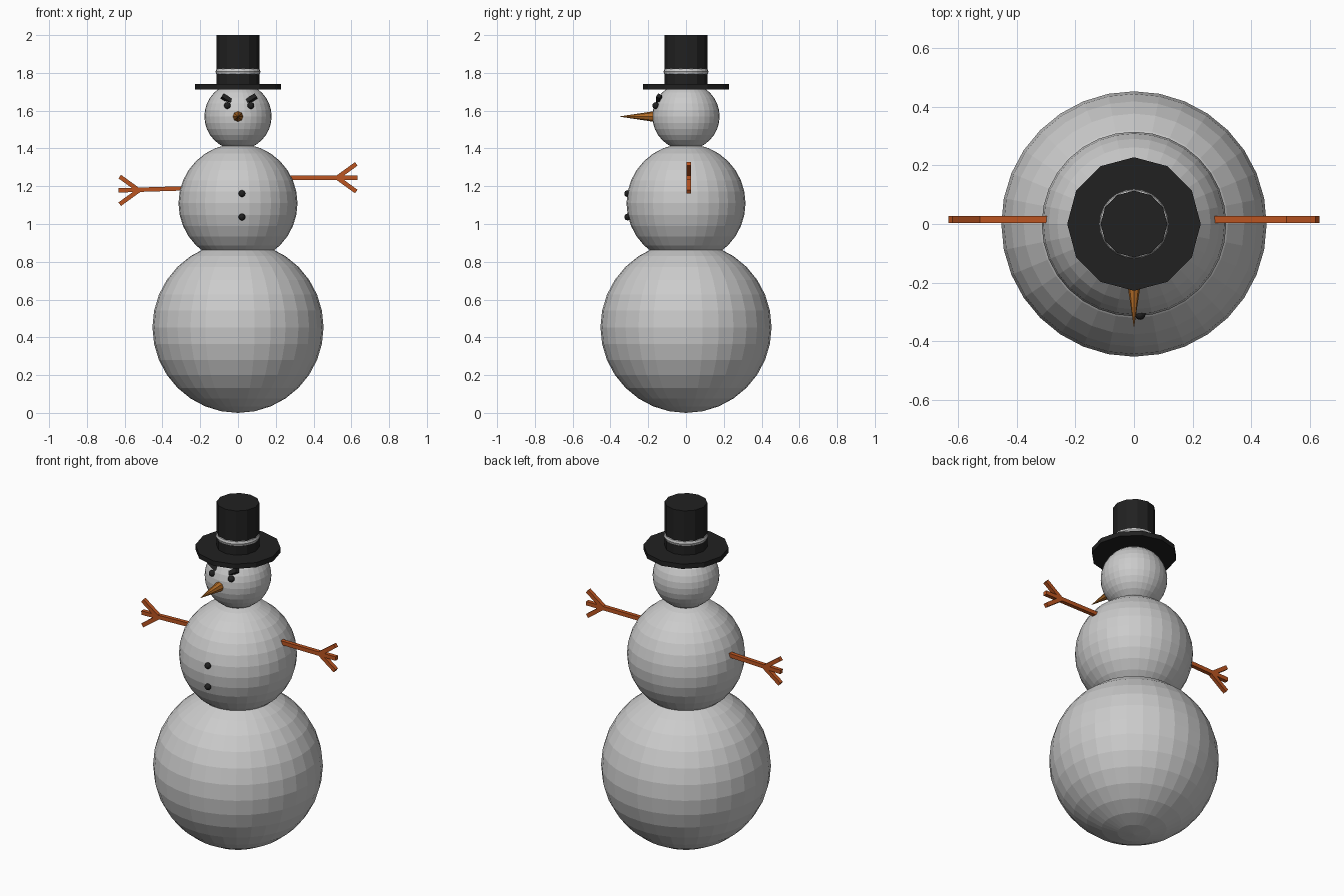
import bpy
from math import radians, pi
from mathutils import Vector

if "Cube" in bpy.data.objects:
    bpy.data.objects.remove(bpy.data.objects["Cube"])


def material(name, rgb):
    m = bpy.data.materials.new(name)
    m.diffuse_color = (*rgb, 1)
    m.use_nodes = True
    m.node_tree.nodes["Principled BSDF"].inputs["Base Color"].default_value = m.diffuse_color
    return m


BLACK = material("black", (0.015, 0.015, 0.015))
WOOD = material("wood", (0.5, 0.09, 0.015))
CARROT = material("carrot", (0.45, 0.15, 0.02))


def finish(name, mat=None):
    o = bpy.context.object
    o.name = name
    if mat:
        o.data.materials.append(mat)
    return o


def ball(name, loc, r, mat=None, seg=32, rings=16):
    bpy.ops.mesh.primitive_uv_sphere_add(segments=seg, ring_count=rings, radius=r, location=loc)
    return finish(name, mat)


def cylinder(name, r, z0, z1, mat):
    bpy.ops.mesh.primitive_cylinder_add(vertices=12, radius=r, depth=z1 - z0,
                                        location=(0, 0, (z0 + z1) / 2))
    return finish(name, mat)


def box(name, loc, size, rot, mat):
    bpy.ops.mesh.primitive_cube_add(size=1, location=loc, rotation=rot)
    bpy.context.object.scale = size
    return finish(name, mat)


def stick(name, a, b, t=0.023):
    # square stick between two (x, z) points
    a, b = Vector((a[0], 0.015, a[1])), Vector((b[0], 0.015, b[1]))
    d = b - a
    rot = Vector((1, 0, 0)).rotation_difference(d).to_euler() if d.x > 0 else \
        Vector((1, 0, 0)).rotation_difference(-d).to_euler()
    return box(name, (a + b) / 2, (d.length, t, t), rot, WOOD)


# snow body
ball("lower_body", (0, 0, 0.453), 0.453)
ball("middle_body", (0, 0, 1.11), 0.315)
ball("head", (0, 0, 1.57), 0.178)

# hat
cylinder("hat_brim", 0.228, 1.712, 1.74, BLACK)
cylinder("hat_crown", 0.114, 1.72, 2.0, BLACK)
bpy.ops.mesh.primitive_torus_add(major_segments=24, minor_segments=10, major_radius=0.098,
                                 minor_radius=0.021, location=(0, 0, 1.807))
finish("hat_band")

# eyes and slanted eyebrows
for side, x, s in (("left", -0.056, 1), ("right", 0.068, -1)):
    ball(side + "_eye", (x, -0.16, 1.627), 0.018, BLACK, 16, 8)
    box(side + "_eyebrow", (x - s * 0.004, -0.143, 1.663), (0.058, 0.022, 0.024),
        (radians(-30), radians(32 * s), 0), BLACK)

# carrot nose
bpy.ops.mesh.primitive_cone_add(vertices=8, radius1=0.031, radius2=0, depth=0.206,
                                location=(0, -0.253, 1.569), rotation=(pi / 2, 0, 0))
finish("nose", CARROT)

# buttons
for i, z in enumerate((1.161, 1.037)):
    ball(f"button_{i + 1}", (0.021, -0.309, z), 0.018, BLACK, 16, 8)

# twig arms with three fingers
for side, s, z0, z1 in (("left", -1, 1.19, 1.178), ("right", 1, 1.245, 1.245)):
    stick(side + "_arm", (s * 0.25, z0), (s * 0.632, z1))
    for part, dz in (("upper", 0.073), ("lower", -0.073)):
        stick(f"{side}_{part}_finger", (s * 0.525, z1), (s * 0.626, z1 + dz))
